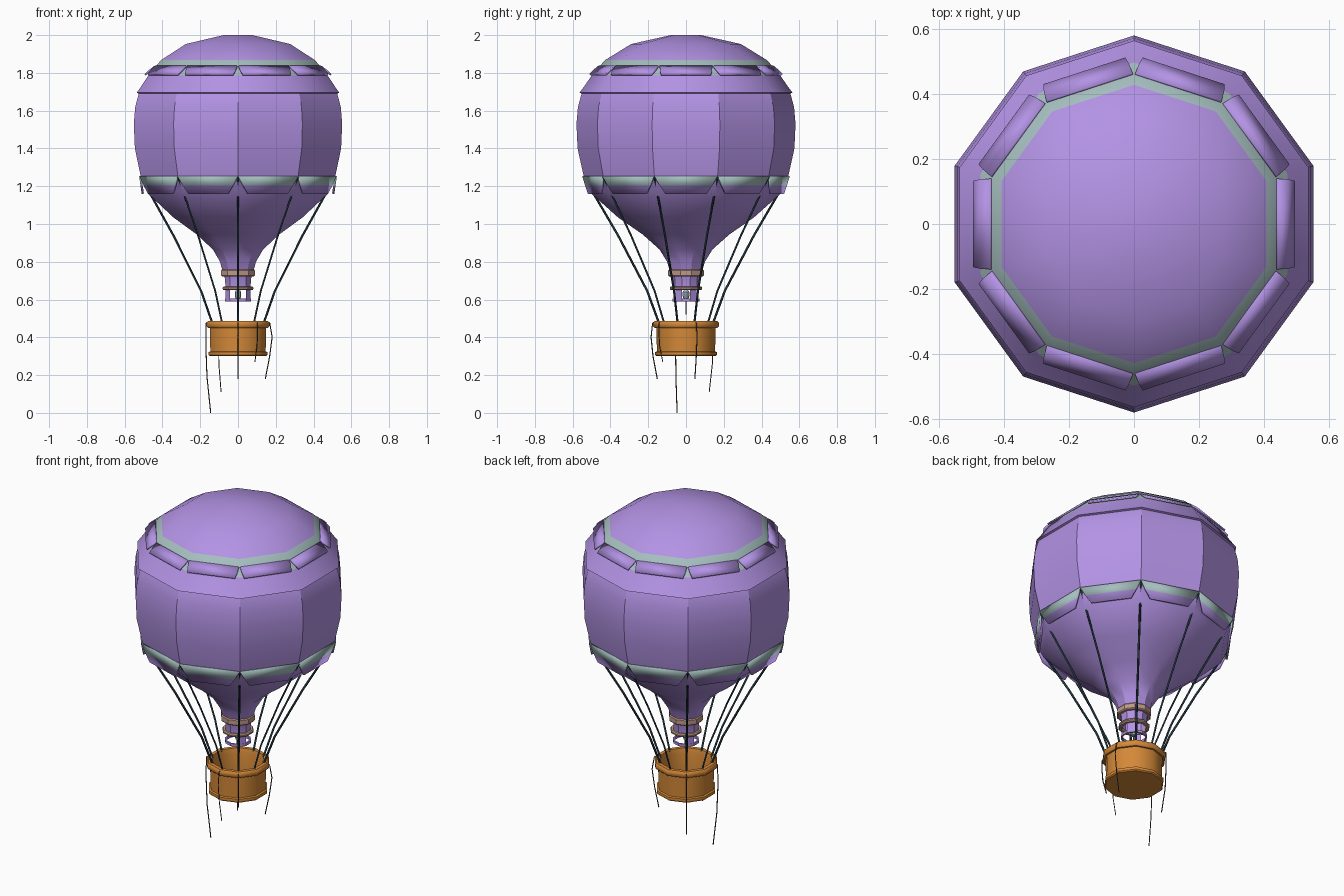
import bpy, bmesh, math
from mathutils import Vector

if "Cube" in bpy.data.objects:
    bpy.data.objects.remove(bpy.data.objects["Cube"])

N = 10


def mat(name, rgb):
    m = bpy.data.materials.new(name)
    m.diffuse_color = (*rgb, 1)
    m.use_nodes = True
    m.node_tree.nodes["Principled BSDF"].inputs["Base Color"].default_value = m.diffuse_color
    return m


PURPLE = mat("purple_fabric", (0.45, 0.29, 0.78))
GREEN = mat("pale_green_trim", (0.38, 0.52, 0.52))
TAN = mat("tan_ring", (0.52, 0.32, 0.25))
ORANGE = mat("orange_wicker", (0.66, 0.25, 0.04))
DARK = mat("dark_rope", (0.016, 0.04, 0.055))
BROWN = mat("brown_cord", (0.11, 0.07, 0.06))
STEEL = mat("pale_steel", (0.45, 0.55, 0.62))


def polar(r, z, i):
    """Point at corner i (may be fractional, along the flat side) of the decagon."""
    k = math.floor(i)
    a, b = (math.radians(90 + 36 * j) for j in (k, k + 1))
    va, vb = (Vector((r * math.cos(t), r * math.sin(t), z)) for t in (a, b))
    return va.lerp(vb, i - k)


def finish(bm, name, mats, angle=30, recalc=True):
    if recalc:
        bmesh.ops.recalc_face_normals(bm, faces=bm.faces)
    me = bpy.data.meshes.new(name)
    bm.to_mesh(me)
    bm.free()
    for m in mats:
        me.materials.append(m)
    ob = bpy.data.objects.new(name, me)
    bpy.context.collection.objects.link(ob)
    bpy.ops.object.select_all(action='DESELECT')
    ob.select_set(True)
    bpy.context.view_layer.objects.active = ob
    bpy.ops.object.shade_smooth_by_angle(angle=math.radians(angle))
    return ob


def lathe(name, profile, mats, rule=None, closed=False, skip=(), angle=30):
    """Ten-sided turned shape; rule(mid_z) picks the material slot."""
    bm = bmesh.new()
    rings = []
    for r, z in profile:
        if r == 0:
            rings.append([bm.verts.new((0, 0, z))] * N)
        else:
            rings.append([bm.verts.new(polar(r, z, i)) for i in range(N)])
    pairs = list(zip(rings, rings[1:]))
    if closed:
        pairs.append((rings[-1], rings[0]))
    for a, b in pairs:
        for i in range(N):
            if i in skip:
                continue
            j = (i + 1) % N
            quad = list(dict.fromkeys((a[i], b[i], b[j], a[j])))
            f = bm.faces.new(quad)
            if rule:
                f.material_index = rule(f.calc_center_median().z)
    return finish(bm, name, mats, angle)


def flaps(name, rows, mats, thick):
    """One notched flap per side; rows are (radius, z, side inset, slot)."""
    bm = bmesh.new()
    for i in range(N):
        edge = [(bm.verts.new(polar(r, z, i + c)), bm.verts.new(polar(r, z, i + 1 - c)))
                for r, z, c, _ in rows]
        for (a, b), (c, d), row in zip(edge, edge[1:], rows):
            bm.faces.new((a, c, d, b)).material_index = row[3]
    ob = finish(bm, name, mats, recalc=False)
    s = ob.modifiers.new("thickness", 'SOLIDIFY')
    s.thickness = thick
    s.offset = 0
    return ob


def tubes(name, paths, radius, m):
    cu = bpy.data.curves.new(name, 'CURVE')
    cu.dimensions = '3D'
    cu.bevel_depth = radius
    cu.bevel_resolution = 0
    cu.use_fill_caps = True
    for pts in paths:
        s = cu.splines.new('POLY')
        s.points.add(len(pts) - 1)
        for p, co in zip(s.points, pts):
            p.co = (*co, 1)
    cu.materials.append(m)
    ob = bpy.data.objects.new(name, cu)
    bpy.context.collection.objects.link(ob)
    bpy.ops.object.select_all(action='DESELECT')
    ob.select_set(True)
    bpy.context.view_layer.objects.active = ob
    bpy.ops.object.convert(target='MESH')


# Envelope: crown with pale band, overhanging collar, belly and throat
lathe("crown", [(0, 2.0), (0.08, 2.0), (0.29, 1.953), (0.428, 1.868), (0.458, 1.835), (0.497, 1.79)],
      [PURPLE, GREEN], lambda z: 1 if z < 1.868 else 0)
lathe("collar", [(0.495, 1.792), (0.545, 1.72), (0.564, 1.695), (0.55, 1.69)], [PURPLE])
lathe("belly", [(0.495, 1.785), (0.55, 1.70), (0.572, 1.62), (0.58, 1.53), (0.574, 1.40),
                (0.541, 1.25)], [PURPLE])
lathe("throat", [(0.541, 1.25), (0.50, 1.16), (0.36, 1.035), (0.23, 0.945), (0.14, 0.865),
                 (0.10, 0.80), (0.083, 0.74), (0.072, 0.71), (0.07, 0.66)], [PURPLE])

# Notched flaps around the crown and the lower belly
flaps("crown_flaps", [(0.462, 1.834, 0.012, 0), (0.495, 1.81, 0.05, 0), (0.517, 1.79, 0.085, 0)],
      [PURPLE], 0.01)
flaps("belly_flaps", [(0.544, 1.255, 0.0, 0), (0.537, 1.205, 0.08, 1), (0.53, 1.16, 0.165, 1)],
      [GREEN, PURPLE], 0.012)

# Mouth: panels with openings, hem and two tan rings
lathe("mouth_panels", [(0.07, 0.66), (0.07, 0.59)], [PURPLE], skip=(0, 2, 4, 5, 7, 9))
lathe("mouth_hem", [(0.072, 0.605), (0.072, 0.59), (0.062, 0.59), (0.062, 0.605)],
      [PURPLE], closed=True)
for label, r, z0, z1 in (("upper", 0.094, 0.722, 0.76), ("lower", 0.086, 0.65, 0.669)):
    lathe(label + "_mouth_ring", [(r - 0.005, z0), (r, z0 + 0.006), (r, z1 - 0.006),
          (r - 0.005, z1), (0.066, z1), (0.066, z0)], [TAN], closed=True)

# Burner in the mouth
lathe("burner", [(0, 0.605), (0.014, 0.605), (0.018, 0.62), (0.018, 0.64), (0.01, 0.65), (0, 0.65)],
      [STEEL])
tubes("burner_cord", [[(0, 0, 0.61), (0, 0, 0.52)]], 0.0025, BROWN)

# Basket: hollow tub with rolled rim and foot
lathe("basket", [(0, 0.30), (0.157, 0.30), (0.163, 0.306), (0.163, 0.322), (0.154, 0.326),
                 (0.157, 0.45), (0.167, 0.45), (0.174, 0.458), (0.174, 0.478), (0.167, 0.486),
                 (0.145, 0.486), (0.138, 0.46), (0.138, 0.325), (0, 0.325)], [ORANGE], angle=40)

# Suspension ropes from flap notches to the basket rim
tubes("suspension_ropes", [[polar(0.541, 1.25, i), polar(0.36, 0.94, i), polar(0.205, 0.645, i),
                            polar(0.143, 0.475, i)] for i in range(N)], 0.006, DARK)


# Loose cords hanging from the rim: corner index, end height, outward bow
def cord(i, end, bow):
    h = 0.475 - end
    return [polar(0.16, 0.485, i), polar(0.177, 0.475, i), polar(0.177 + bow, 0.475 - h * 0.25, i),
            polar(0.172 + bow * 0.3, 0.475 - h * 0.6, i), polar(0.152, end, i)]


tubes("hanging_cords", [cord(i, e, b) for i, e, b in
                        ((3, 0.0, 0.002), (8, 0.18, 0.013), (5, 0.18, 0.008),
                         (1, 0.11, 0.0), (6, 0.27, 0.0))], 0.003, BROWN)
